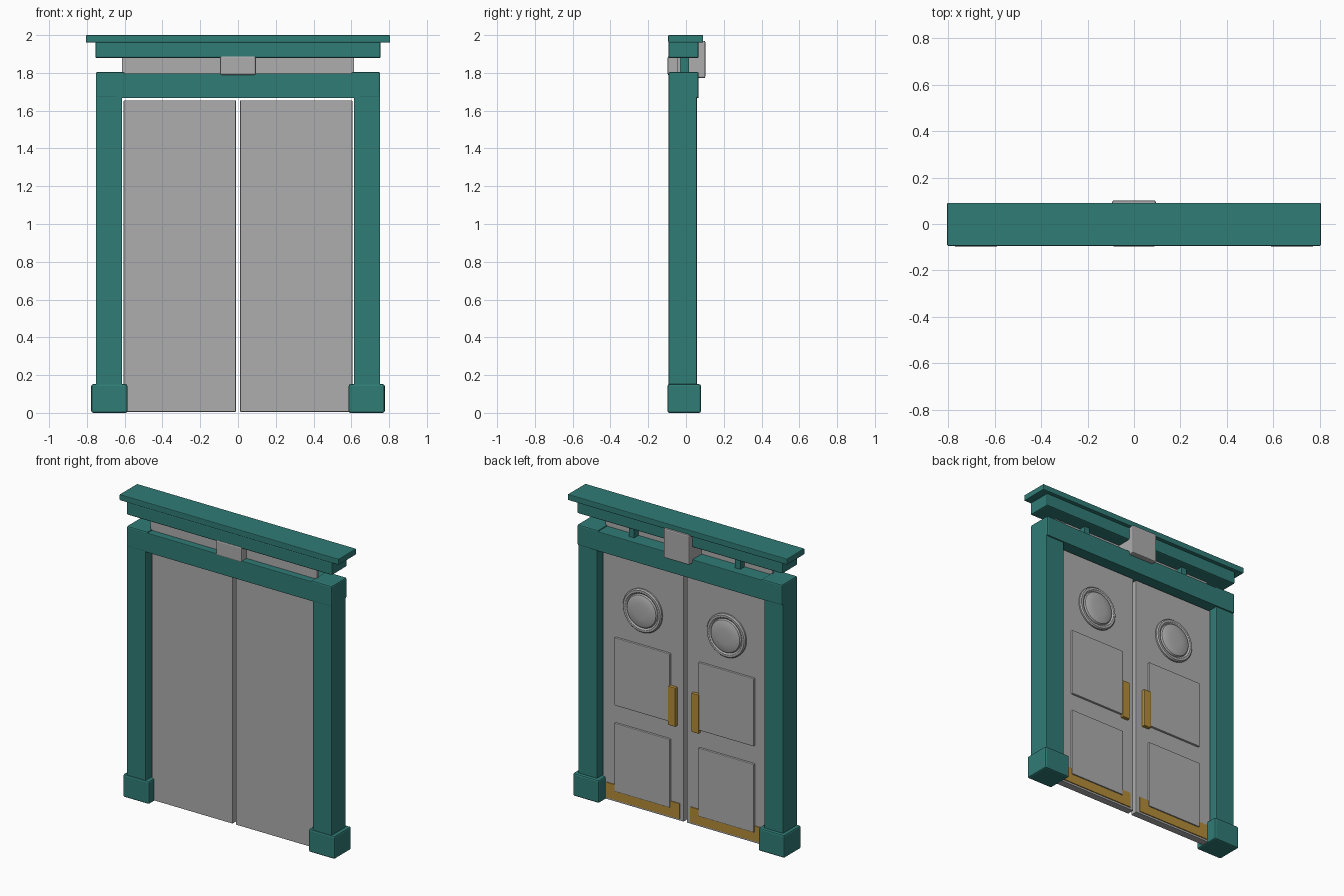
import bpy, bmesh, math
from mathutils import Matrix

cube = bpy.data.objects.get("Cube")
if cube:
    bpy.data.objects.remove(cube, do_unlink=True)


def material(name, rgb):
    m = bpy.data.materials.new(name)
    m.use_nodes = True
    m.diffuse_color = (*rgb, 1)
    m.node_tree.nodes["Principled BSDF"].inputs["Base Color"].default_value = (*rgb, 1)
    return m


TEAL = material("teal paint", (0.03, 0.2, 0.18))
GREY = material("grey panel", (0.42, 0.42, 0.42))
GOLD = material("brass", (0.45, 0.26, 0.04))


def finish(name, bm, mat, smooth=False):
    mesh = bpy.data.meshes.new(name)
    bm.to_mesh(mesh)
    bm.free()
    mesh.materials.append(mat)
    ob = bpy.data.objects.new(name, mesh)
    bpy.context.collection.objects.link(ob)
    if smooth:
        bpy.ops.object.select_all(action="DESELECT")
        ob.select_set(True)
        bpy.context.view_layer.objects.active = ob
        bpy.ops.object.shade_smooth_by_angle(angle=math.radians(25))
    return ob


def box(name, x, y, z, mat, bevel=0.005):
    """Bevelled box from (min, max) ranges on each axis."""
    bm = bmesh.new()
    bmesh.ops.create_cube(bm, size=1)
    for v in bm.verts:
        for i, (lo, hi) in enumerate((x, y, z)):
            v.co[i] = lo if v.co[i] < 0 else hi
    if bevel:
        bmesh.ops.bevel(bm, geom=bm.edges[:], offset=bevel, segments=2,
                        profile=0.5, affect="EDGES")
    return finish(name, bm, mat)


def pair(name, x, y, z, mat, bevel=0.005):
    """Matching boxes on the left (+x) and right (-x)."""
    box("left_" + name, x, y, z, mat, bevel)
    box("right_" + name, (-x[1], -x[0]), y, z, mat, bevel)


def roundel(name, x, y, z, profile, mat, sides=40):
    """Turned disc facing the back; profile is (radius, height) from rim to centre."""
    bm = bmesh.new()
    rings = []
    for r, h in profile:
        rings.append([bm.verts.new((r * math.cos(2 * math.pi * i / sides), h,
                                    r * math.sin(2 * math.pi * i / sides)))
                      for i in range(sides)])
    for a, b in zip(rings, rings[1:]):
        for i in range(sides):
            j = (i + 1) % sides
            bm.faces.new((a[i], a[j], b[j], b[i]))
    bm.faces.new(rings[-1])
    bmesh.ops.recalc_face_normals(bm, faces=bm.faces[:])
    # the open disc must face +y
    if sum(f.normal.y * f.calc_area() for f in bm.faces) < 0:
        bmesh.ops.reverse_faces(bm, faces=bm.faces[:])
    bmesh.ops.transform(bm, matrix=Matrix.Translation((x, y, z)), verts=bm.verts[:])
    finish(name, bm, mat, True)


# Frame: jambs, plinths, lintel with raised end blocks
pair("jamb", (0.613, 0.753), (-0.092, 0.058), (0.1, 1.7), TEAL)
pair("plinth", (0.586, 0.777), (-0.098, 0.079), (0, 0.152), TEAL, 0.01)
pair("lintel_block", (0.6, 0.753), (-0.093, 0.067), (1.667, 1.804), TEAL, 0.008)
box("lintel", (-0.65, 0.65), (-0.0925, 0.0665), (1.667, 1.797), TEAL, 0.004)

# Cornice
box("cornice", (-0.755, 0.755), (-0.093, 0.067), (1.878, 1.965), TEAL, 0.008)
box("cornice_cap", (-0.805, 0.805), (-0.094, 0.091), (1.961, 2), TEAL, 0.004)

# Gap under the cornice: sign board, short posts, centre block
box("sign_board", (-0.613, 0.613), (-0.045, -0.03), (1.79, 1.885), GREY, 0)
pair("short_post", (0.37, 0.41), (-0.03, 0.015), (1.79, 1.885), TEAL, 0)
box("centre_block", (-0.094, 0.094), (-0.097, 0.06), (1.788, 1.889), GREY, 0.008)
box("centre_plate", (-0.094, 0.094), (0.03, 0.102), (1.772, 1.97), GREY, 0.008)

# Door leaves with raised panels and brass fittings on the back
pair("door", (0.011, 0.605), (-0.042, 0.008), (0.005, 1.655), GREY, 0.004)
pair("upper_panel", (0.106, 0.512), (0, 0.022), (0.65, 1.1), GREY, 0.004)
pair("lower_panel", (0.106, 0.512), (0, 0.022), (0.078, 0.532), GREY, 0.004)
pair("kick_plate", (0.038, 0.58), (0, 0.014), (0.018, 0.12), GOLD, 0.002)
pair("handle_plate", (0.058, 0.112), (0, 0.03), (0.63, 0.888), GOLD, 0.004)

# Round windows: stepped rim with a shallow domed centre
RIM = [(0.143, 0), (0.143, 0.012), (0.136, 0.02), (0.122, 0.02), (0.112, 0.013),
       (0.106, 0.022), (0.09, 0.028), (0.05, 0.032)]
for side, s in (("left", 1), ("right", -1)):
    roundel(side + "_round_window", s * 0.308, 0.006, 1.33, RIM, GREY)
